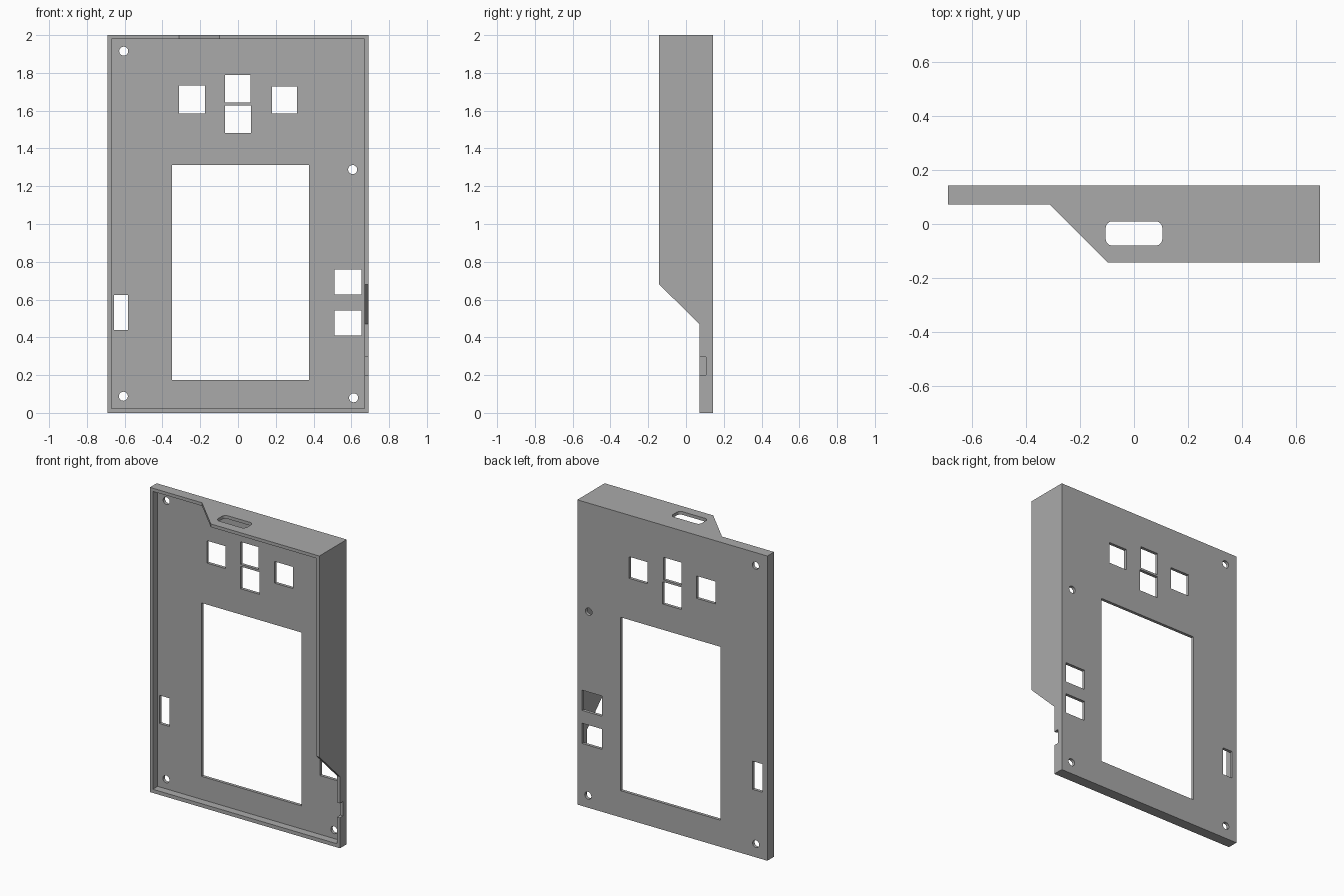
import bpy, bmesh
from math import cos, sin, pi, radians
from mathutils import Vector

if "Cube" in bpy.data.objects:
    bpy.data.objects.remove(bpy.data.objects["Cube"])

W, D, H = 0.69, 0.142, 2.0      # half width, half depth, height
WALL, PLATE, LIP = 0.021, 0.02, 0.072

grey = bpy.data.materials.new("plain grey")
grey.use_nodes = True
colour = (0.4, 0.4, 0.4, 1)
grey.diffuse_color = colour
grey.node_tree.nodes["Principled BSDF"].inputs["Base Color"].default_value = colour


def prism(name, outline, axis, start, end):
    """Extrude a 2D outline along an axis; the outline uses the other two axes in order."""
    bm = bmesh.new()
    verts = []
    for p in outline:
        co = list(p)
        co.insert(axis, start)
        verts.append(bm.verts.new(co))
    face = bm.faces.new(verts)
    offset = Vector((0, 0, 0))
    offset[axis] = end - start
    new = bmesh.ops.extrude_face_region(bm, geom=[face])["geom"]
    bmesh.ops.translate(bm, vec=offset, verts=[g for g in new if isinstance(g, bmesh.types.BMVert)])
    bmesh.ops.recalc_face_normals(bm, faces=bm.faces)
    mesh = bpy.data.meshes.new(name)
    bm.to_mesh(mesh)
    bm.free()
    mesh.materials.append(grey)
    obj = bpy.data.objects.new(name, mesh)
    bpy.context.collection.objects.link(obj)
    return obj


def rect(a0, a1, b0, b1):
    return [(a0, b0), (a1, b0), (a1, b1), (a0, b1)]


def circle(x, z, r, n=24):
    return [(x + r * cos(2 * pi * i / n), z + r * sin(2 * pi * i / n)) for i in range(n)]


def rounded(a0, a1, b0, b1, r, n=6):
    pts = []
    corners = [(a1 - r, b1 - r), (a0 + r, b1 - r), (a0 + r, b0 + r), (a1 - r, b0 + r)]
    for k, (a, b) in enumerate(corners):
        for i in range(n + 1):
            t = (k + i / n) * pi / 2
            pts.append((a + r * cos(t), b + r * sin(t)))
    return pts


def cut(target, outline, axis, start, end):
    cutter = prism("cutter", outline, axis, start, end)
    cutter.hide_render = True
    mod = target.modifiers.new("cut", 'BOOLEAN')
    mod.operation = 'DIFFERENCE'
    mod.solver = 'EXACT'
    mod.object = cutter
    bpy.context.view_layer.objects.active = target
    bpy.ops.object.modifier_apply(modifier=mod.name)
    bpy.data.objects.remove(cutter)


# Solid block hollowed from the front into a tray
case = prism("front_case", rect(-W, W, 0, H), 1, -D, D)
cut(case, rect(-W + WALL, W - WALL, 0.024, H - WALL), 1, -1, D - PLATE)

# Low left and bottom walls
cut(case, rect(-1, -0.6, -1, 3), 1, -1, LIP)
cut(case, rect(-1, 1, -1, 0.1), 1, -1, LIP)

# Sloped edge of the top wall (x, y) and of the right-hand wall (y, z)
cut(case, [(-1, LIP), (-0.312, LIP), (-0.098, -D), (0.102, -D - 0.2), (-1, -D - 0.2)], 2, 1.9, 2.2)
cut(case, [(LIP, -1), (LIP, 0.47), (-D, 0.68), (-D - 0.2, 0.876), (-D - 0.2, -1)], 0, 0.6, 0.8)

# Slot in the top wall and notch in the side wall
cut(case, rounded(-0.105, 0.105, -0.08, 0.01, 0.025), 2, 1.9, 2.2)
cut(case, rect(0, 0.105, 0.2, 0.295), 0, 0.6, 0.8)

# Screen opening, button openings and side slot
for opening in [(-0.35, 0.375, 0.175, 1.313),
                (-0.312, -0.175, 1.585, 1.732),
                (-0.068, 0.065, 1.642, 1.79),
                (-0.068, 0.07, 1.482, 1.628),
                (0.18, 0.313, 1.585, 1.727),
                (0.51, 0.655, 0.627, 0.76),
                (0.51, 0.655, 0.41, 0.543),
                (-0.656, -0.583, 0.44, 0.625)]:
    cut(case, rect(*opening), 1, 0.09, 0.3)

# Screw holes
for x, z in [(-0.605, 1.915), (0.607, 1.288), (-0.607, 0.088), (0.612, 0.08)]:
    cut(case, circle(x, z, 0.024), 1, 0.09, 0.3)

# Keep the edges crisp and the round holes smooth
bpy.ops.object.select_all(action='DESELECT')
case.select_set(True)
bpy.context.view_layer.objects.active = case
bpy.ops.object.shade_smooth_by_angle(angle=radians(30))
